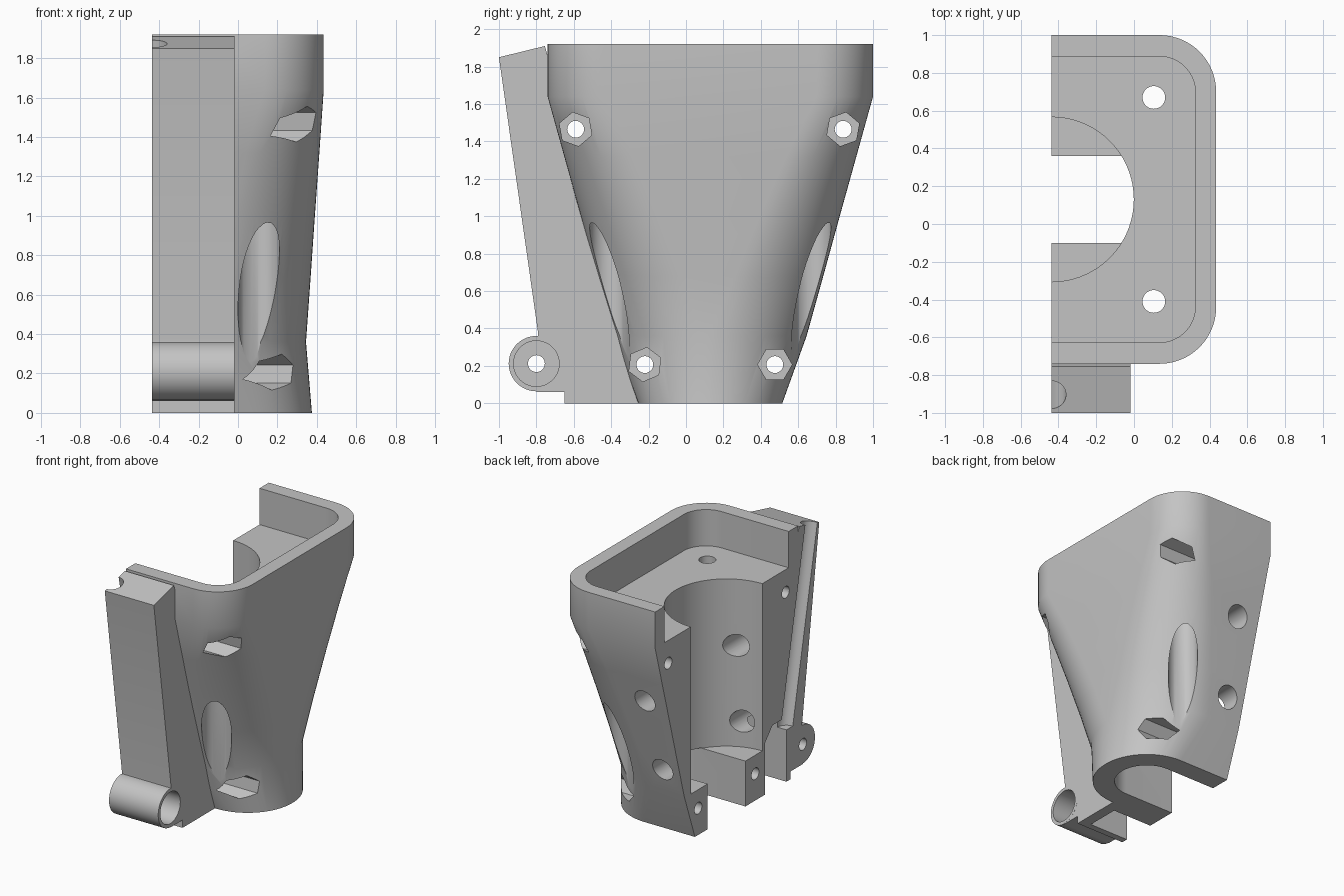
import bpy, bmesh, math

if "Cube" in bpy.data.objects:
    bpy.data.objects.remove(bpy.data.objects["Cube"], do_unlink=True)

MID = 0.13      # y of the symmetry plane of the shell
CUT = -0.437    # x of the flat split face

grey = bpy.data.materials.new("plain grey")
grey.use_nodes = True
grey.diffuse_color = (0.55, 0.55, 0.55, 1)
grey.node_tree.nodes["Principled BSDF"].inputs["Base Color"].default_value = (0.55, 0.55, 0.55, 1)


def loft(name, rings):
    """Closed solid through rings of matching 3D points."""
    bm = bmesh.new()
    rows = [[bm.verts.new(p) for p in ring] for ring in rings]
    n = len(rows[0])
    for a, b in zip(rows, rows[1:]):
        for i in range(n):
            j = (i + 1) % n
            bm.faces.new((a[i], a[j], b[j], b[i]))
    bm.faces.new(rows[0])
    bm.faces.new(rows[-1])
    bmesh.ops.recalc_face_normals(bm, faces=bm.faces)
    mesh = bpy.data.meshes.new(name)
    bm.to_mesh(mesh)
    bm.free()
    mesh.materials.append(grey)
    obj = bpy.data.objects.new(name, mesh)
    bpy.context.collection.objects.link(obj)
    return obj


def prism(name, pts, axis, lo, hi, shift=(0, 0)):
    """Outline extruded along an axis; shift slides the far end sideways."""
    place = {"x": lambda a, b, t: (t, a, b),
             "y": lambda a, b, t: (a, t, b),
             "z": lambda a, b, t: (a, b, t)}[axis]
    return loft(name, [[place(a, b, lo) for a, b in pts],
                       [place(a + shift[0], b + shift[1], hi) for a, b in pts]])


def ngon(a, b, r, n=40, turn=0):
    return [(a + r * math.cos(math.radians(turn + 360 * i / n)),
             b + r * math.sin(math.radians(turn + 360 * i / n))) for i in range(n)]


def half_round(half, x_max, r, x_min=CUT, steps=16):
    """D-shaped outline: open side at x_min, two rounded corners at x_max."""
    low = [(x_min, -half)]
    for i in range(steps + 1):
        t = math.pi / 2 * i / steps
        low.append((x_max - r + r * math.sin(t), -(half - r) - r * math.cos(t)))
    high = [(x, -y) for x, y in reversed(low)]
    return [(x, y + MID) for x, y in low + high]


def combine(target, tool, operation="DIFFERENCE"):
    mod = target.modifiers.new(tool.name, "BOOLEAN")
    mod.operation = operation
    mod.solver = "EXACT"
    mod.object = tool
    bpy.context.view_layer.objects.active = target
    bpy.ops.object.modifier_apply(modifier=mod.name)
    bpy.data.objects.remove(tool, do_unlink=True)


# Tapered outer shell: height, half width, reach in x, corner radius
sections = [(0, 0.385, 0.375, 0.38), (0.36, 0.515, 0.345, 0.5), (0.68, 0.604, 0.368, 0.475),
            (1.0, 0.692, 0.39, 0.43), (1.32, 0.781, 0.413, 0.375),
            (1.64, 0.87, 0.435, 0.3), (1.92, 0.87, 0.435, 0.3)]
shell = loft("half_shell", [[(x, y, z) for x, y in half_round(h, xm, r)]
                            for z, h, xm, r in sections])

# Front rib with foot, and the pivot barrel
rib = [(-1, 1.85), (-0.755, 1.91), (-0.743, 1.87), (-0.70, 1.64), (-0.50, 0.95),
       (-0.34, 0.36), (-0.22, 0), (-0.65, 0), (-0.65, 0.06), (-0.8, 0.06), (-0.79, 0.37)]
combine(shell, prism("front_rib", rib, "x", CUT, -0.018), "UNION")
combine(shell, prism("pivot_barrel", ngon(-0.8, 0.212, 0.148, 48), "x", CUT, -0.0175), "UNION")

# Top pocket, half-round bore and lower slot
cutters = [
    prism("pocket", half_round(0.757, 0.325, 0.19, -0.7), "z", 1.64, 2.1),
    prism("bore", ngon(CUT, MID, 0.436, 72), "z", 0.35, 1.8),
    prism("slot", half_round(0.23, 0.22, 0.229, -0.7), "z", -0.1, 0.355),
    # Rib relief and sloping cable groove
    prism("rib_relief", [(-0.6, -0.1), (-0.34, -0.1), (-0.34, 0.4), (-0.43, 0.5), (-0.6, 0.5)],
          "x", -0.7, -0.1),
    prism("groove", ngon(CUT, -0.6, 0.077, 32), "z", 0.4, 2.0, (0, -0.33)),
    # Pivot holes
    prism("pivot_socket", ngon(-0.8, 0.212, 0.122), "x", -0.3, 0.2),
    prism("pivot_pin", ngon(-0.8, 0.212, 0.045), "x", -0.7, 0.1),
]

# Vertical screw holes with clearance grooves in the tapered walls
for side in (-1, 1):
    y = MID + 0.54 * side
    cutters.append(prism("screw_hole", ngon(0.105, y, 0.06), "z", 0.5, 1.9))
    cutters.append(prism("screw_clearance", ngon(0.105, y, 0.105, 48), "z", 0.1, 1.1))

# Clamp bolts with hexagonal nut recesses: y, z, recess floor, turn
for y, z, floor, turn in [(-0.59, 1.465, 0.02, 40), (0.84, 1.465, 0.02, 20),
                          (-0.22, 0.207, -0.06, 23), (0.475, 0.207, -0.06, 0)]:
    cutters.append(prism("bolt_hole", ngon(y, z, 0.045, 28), "x", -0.7, 0.7))
    cutters.append(prism("nut_recess", ngon(y, z, 0.092, 6, turn), "x", floor, 0.7))

# Cross holes through the side walls
for x, z in [(-0.25, 1.13), (-0.29, 0.55)]:
    cutters.append(prism("cross_hole", ngon(x, z, 0.085, 36), "y", -0.58, 1.3))

for cutter in cutters:
    combine(shell, cutter)

# Smooth curved walls, sharp machined edges
bpy.ops.object.select_all(action="DESELECT")
shell.select_set(True)
bpy.context.view_layer.objects.active = shell
bpy.ops.object.shade_smooth_by_angle(angle=math.radians(25))
